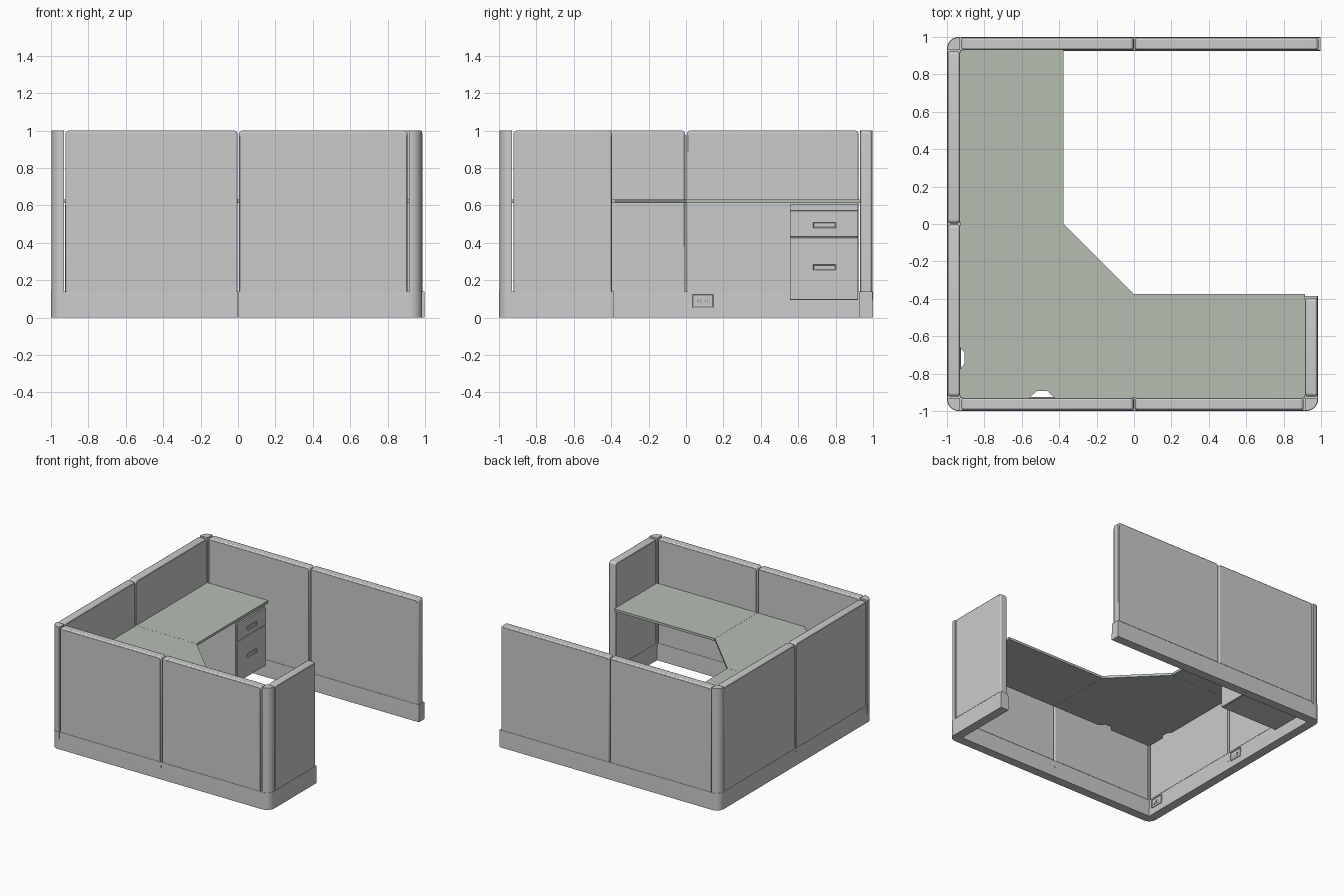
import bpy, bmesh, math
from mathutils import Matrix, Vector

if "Cube" in bpy.data.objects:
    bpy.data.objects.remove(bpy.data.objects["Cube"])

X, Y, Z = Vector((1, 0, 0)), Vector((0, 1, 0)), Vector((0, 0, 1))

green = bpy.data.materials.new("desk_green")
green.diffuse_color = (0.46, 0.52, 0.45, 1)
green.use_nodes = True
green.node_tree.nodes["Principled BSDF"].inputs["Base Color"].default_value = green.diffuse_color
dark = bpy.data.materials.new("socket_dark")
dark.diffuse_color = (0.2, 0.2, 0.2, 1)
dark.use_nodes = True
dark.node_tree.nodes["Principled BSDF"].inputs["Base Color"].default_value = dark.diffuse_color


def finish(name, bm, mat=None, bevel=0):
    bmesh.ops.recalc_face_normals(bm, faces=bm.faces)
    me = bpy.data.meshes.new(name)
    bm.to_mesh(me)
    bm.free()
    ob = bpy.data.objects.new(name, me)
    bpy.context.collection.objects.link(ob)
    if mat:
        me.materials.append(mat)
    bpy.ops.object.select_all(action='DESELECT')
    ob.select_set(True)
    bpy.context.view_layer.objects.active = ob
    bpy.ops.object.shade_smooth_by_angle(angle=math.radians(35))
    if bevel:
        m = ob.modifiers.new("bevel", 'BEVEL')
        m.width, m.segments, m.limit_method = bevel, 2, 'ANGLE'
        m.angle_limit = math.radians(50)
    return ob


def prism(name, pts, lo, hi, axes=(X, Y, Z), origin=(0, 0, 0), mat=None, bevel=0):
    """Extrude a 2D outline from lo to hi along the third axis."""
    u, v, w = axes
    o = Vector(origin)
    bm = bmesh.new()
    face = bm.faces.new([bm.verts.new(o + u * a + v * b + w * lo) for a, b in pts])
    new = bmesh.ops.extrude_face_region(bm, geom=[face])["geom"]
    bmesh.ops.translate(bm, vec=w * (hi - lo),
                        verts=[g for g in new if isinstance(g, bmesh.types.BMVert)])
    return finish(name, bm, mat, bevel)


def box(name, x0, x1, y0, y1, z0, z1, mat=None, bevel=0):
    return prism(name, [(x0, y0), (x1, y0), (x1, y1), (x0, y1)], z0, z1, mat=mat, bevel=bevel)


def recessed(name, x0, x1, y0, y1, z0, z1, rim, depth):
    """Box whose +x face is inset and pushed in."""
    bm = bmesh.new()
    size = Matrix.Diagonal((x1 - x0, y1 - y0, z1 - z0, 1))
    mid = Matrix.Translation(((x0 + x1) / 2, (y0 + y1) / 2, (z0 + z1) / 2))
    bmesh.ops.create_cube(bm, size=1, matrix=mid @ size)
    bm.normal_update()
    face = max(bm.faces, key=lambda f: f.normal.x)
    bmesh.ops.inset_region(bm, faces=[face], thickness=rim)
    bmesh.ops.translate(bm, vec=(-depth, 0, 0), verts=face.verts)
    return finish(name, bm)


def rounded_top(a, b, z0, z1, r, n=5):
    """Rectangle outline with two rounded upper corners."""
    arc = [math.pi / 2 * i / n for i in range(n + 1)]
    return ([(a, z0), (b, z0)]
            + [(b - r + r * math.cos(t), z1 - r + r * math.sin(t)) for t in arc]
            + [(a + r - r * math.sin(t), z1 - r + r * math.cos(t)) for t in arc])


def wall(name, origin, along, length, flush=0.0):
    """Partition: frame, fabric pads on both sides and a flared plinth."""
    n = Z.cross(along)
    ax = (along, Z, n)
    end = length - 0.004
    prism(name + "_frame", rounded_top(0.004, end, 0.13, 1.0, 0.02),
          -0.031, 0.031, ax, origin, bevel=0.009)
    for side, s in (("a", 1), ("b", -1)):
        prism(f"{name}_pad_{side}", rounded_top(0.011, end - 0.007, 0.142, 0.988, 0.016),
              0.029 * s, 0.034 * s, ax, origin)
    prof = [(-0.037, 0), (0.037, 0), (0.037, 0.05), (0.034, 0.14), (-0.034, 0.14), (-0.037, 0.05)]
    prism(name + "_base", prof, 0.0005, length + flush, (n, Z, along), origin)


def post(name, cx, cy, sx, sy):
    """Corner post, square inside and rounded on the outside corner (sx, sy)."""
    def outline(h, r, n=10):
        pts = [(-h, -h), (h, -h)]
        pts += [(h - r + r * math.cos(math.pi / 2 * i / n),
                 h - r + r * math.sin(math.pi / 2 * i / n)) for i in range(n + 1)]
        return [(cx + sx * a, cy + sy * b) for a, b in pts + [(-h, h)]]
    prism(name, outline(0.034, 0.06), 0.13, 1.0)
    prism(name + "_base", outline(0.037, 0.063), 0, 0.14)


# Partition walls
E = 0.963
wall("back_wall_left", (-0.926, E, 0), X, 0.927)
wall("back_wall_right", (0.001, E, 0), X, 0.989, 0.006)
wall("front_wall_left", (-0.926, -E, 0), X, 0.927)
wall("front_wall_right", (0.001, -E, 0), X, 0.91)
wall("left_wall_front", (-E, -0.926, 0), Y, 0.926)
wall("left_wall_back", (-E, 0, 0), Y, 0.926)
wall("right_wall", (0.948, -0.926, 0), Y, 0.535, 0.006)

# Corner posts
post("post_back_left", -E, E, -1, 1)
post("post_front_left", -E, -E, -1, -1)
post("post_front_right", 0.948, -E, 1, -1)

# Worktops, the corner one with two cable notches
W = -0.929
prism("worktop_left", [(W, 0.001), (-0.378, 0.001), (-0.378, 0.929), (W, 0.929)],
      0.612, 0.632, mat=green)
prism("worktop_corner",
      [(W, 0), (W, -0.66), (-0.905, -0.69), (-0.905, -0.745), (W, -0.775), (W, W),
       (-0.56, W), (-0.52, -0.893), (-0.465, -0.893), (-0.425, W),
       (0, W), (0, -0.376), (-0.376, 0)],
      0.612, 0.632, mat=green)
prism("worktop_right", [(0.001, W), (0.914, W), (0.914, -0.374), (0.001, -0.374)],
      0.612, 0.632, mat=green)

# Drawer pedestal
box("pedestal_body", -0.925, -0.41, 0.555, 0.92, 0.095, 0.605)
box("pedestal_top_rail", -0.41, -0.405, 0.555, 0.92, 0.578, 0.605)
for name, z0, z1, hz in (("upper", 0.432, 0.572, 0.494), ("lower", 0.096, 0.427, 0.269)):
    box(f"drawer_{name}", -0.41, -0.395, 0.555, 0.92, z0, z1, bevel=0.002)
    recessed(f"drawer_{name}_pull", -0.396, -0.388, 0.68, 0.802, hz - 0.015, hz + 0.015,
             0.006, 0.006)

# Power outlets on the left plinth
for i, y in enumerate((-0.835, 0.09)):
    recessed(f"outlet_plate_{i}", -0.935, -0.921, y - 0.056, y + 0.056, 0.053, 0.124, 0.006, 0.003)
    for j, dy in enumerate((-0.02, 0.02)):
        box(f"outlet_{i}_socket_{j}", -0.926, -0.922, y + dy - 0.015, y + dy + 0.015,
            0.072, 0.105, bevel=0.001)
        for k, sy in enumerate((-0.006, 0.006)):
            box(f"outlet_{i}_slot_{j}_{k}", -0.923, -0.9215, y + dy + sy - 0.0015,
                y + dy + sy + 0.0015, 0.082, 0.096, mat=dark)
